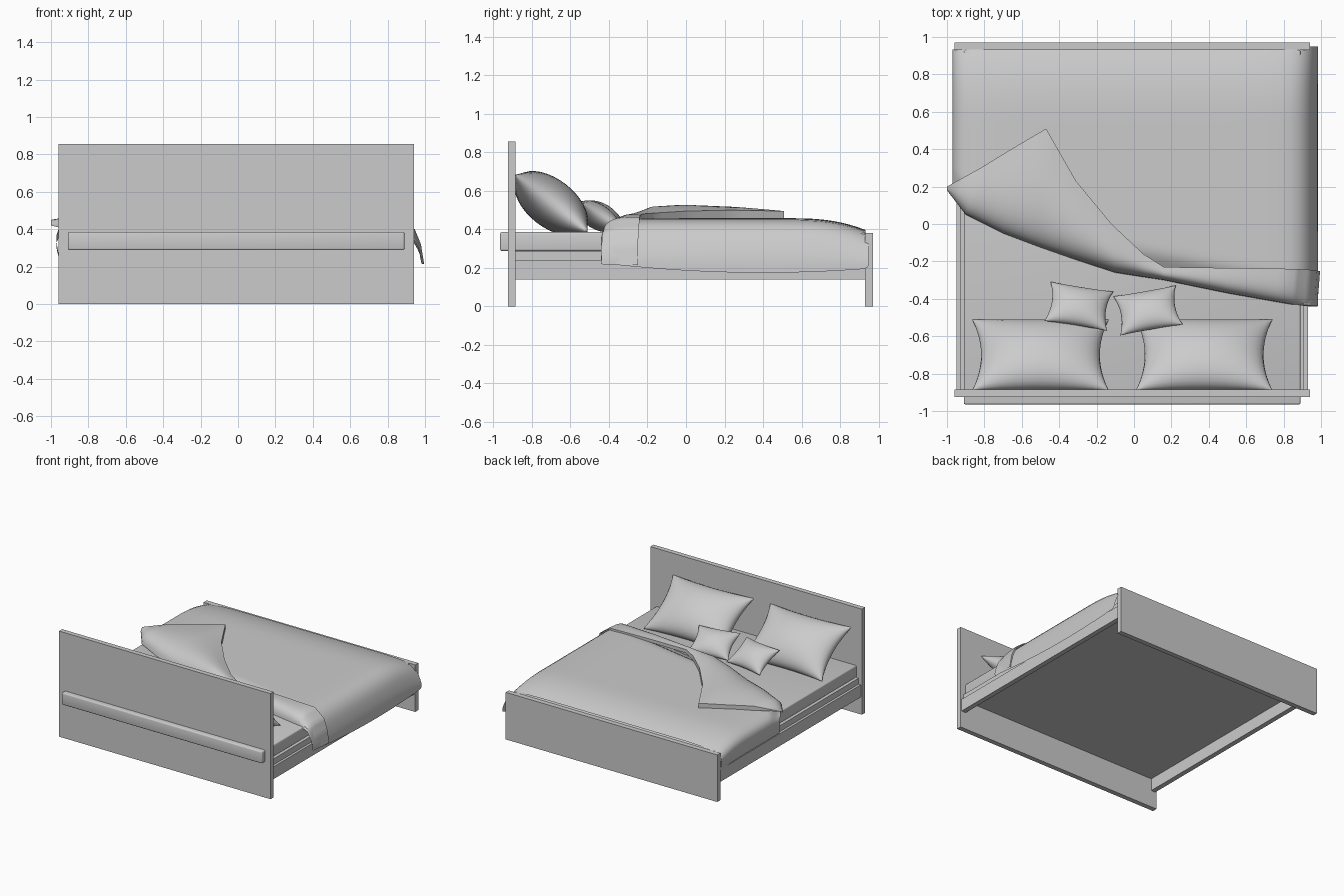
import bpy, bmesh, math
from mathutils import Vector

if "Cube" in bpy.data.objects:
    bpy.data.objects.remove(bpy.data.objects["Cube"])


def finish(name, bm, smooth=None):
    bmesh.ops.recalc_face_normals(bm, faces=bm.faces)
    me = bpy.data.meshes.new(name)
    bm.to_mesh(me)
    bm.free()
    ob = bpy.data.objects.new(name, me)
    bpy.context.collection.objects.link(ob)
    if smooth:
        bpy.context.view_layer.objects.active = ob
        ob.select_set(True)
        bpy.ops.object.shade_smooth_by_angle(angle=math.radians(smooth))
        ob.select_set(False)
    return ob


def box(name, x0, x1, y0, y1, z0, z1, bevel=0):
    bm = bmesh.new()
    bmesh.ops.create_cube(bm, size=1)
    for v in bm.verts:
        v.co = ((x0 + x1) / 2 + v.co.x * (x1 - x0),
                (y0 + y1) / 2 + v.co.y * (y1 - y0),
                (z0 + z1) / 2 + v.co.z * (z1 - z0))
    if bevel:
        bmesh.ops.bevel(bm, geom=bm.edges[:], offset=bevel, segments=3,
                        profile=0.5, affect='EDGES')
    return finish(name, bm, 35 if bevel else None)


def skin(bm, rows):
    """Quads over a list of equally long point rows."""
    vs = [[bm.verts.new(p) for p in r] for r in rows]
    for a, b in zip(vs, vs[1:]):
        for i in range(len(a) - 1):
            bm.faces.new((a[i], a[i + 1], b[i + 1], b[i]))


def table(pts, x):
    """Linear lookup in a short list of (x, value) points."""
    for (xa, a), (xb, b) in zip(pts, pts[1:]):
        if x <= xb:
            return a + (b - a) * max(0, (x - xa) / (xb - xa))
    return pts[-1][1]


def pillow(name, w, d, t, loc, tilt, turn, pinch):
    n = 18
    bm = bmesh.new()
    for side in (1, -1):
        rows = []
        for j in range(n + 1):
            v = -math.cos(math.pi * j / n)
            row = []
            for i in range(n + 1):
                u = -math.cos(math.pi * i / n)
                f = (1 - u * u) * (1 - v * v)
                row.append((w / 2 * u * (1 - pinch * (1 - v * v)),
                            d / 2 * v * (1 - pinch * .6 * (1 - u * u)),
                            side * t / 2 * f ** .5))
            rows.append(row)
        skin(bm, rows)
    bmesh.ops.remove_doubles(bm, verts=bm.verts, dist=1e-5)
    ob = finish(name, bm, 80)
    ob.location = loc
    ob.rotation_euler = (math.radians(tilt), 0, math.radians(turn))


# Frame
box("headboard", -.96, .94, -.925, -.885, 0, .857)
box("footboard", -.96, .94, .93, .97, 0, .382)
for side, x in (("left", -.95), ("right", .89)):
    box(side + "_side_rail", x, x + .04, -.885, .93, .14, .24)
box("bed_base", -.93, .91, -.885, .93, .24, .288)
box("mattress", -.91, .89, -.965, .93, .288, .386, .01)

# Duvet: cross-section swept from a slanted front edge to the footboard
section = [(-.955, .25), (-.975, .34), (-.968, .40), (-.92, .435), (-.8, .455),
           (-.6, .458), (-.4, .458), (-.2, .458), (0, .458), (.2, .458),
           (.4, .458), (.6, .458), (.8, .455), (.88, .44), (.935, .39),
           (.96, .33), (.985, .25), (.985, .175)]
front = [(-.975, .19), (-.9, .05), (-.7, -.05), (-.5, -.12), (-.1, -.255),
         (.16, -.295), (.5, -.365), (.85, -.425), (.98, -.44)]
rows = []
for k, (x, z) in enumerate(section):
    y0 = table(front, x)
    y1 = .95 if x > .9 else .932
    row = []
    for j in range(31):
        y = y0 + (y1 - y0) * j / 30
        zz, xx = z, x
        if z > .39:
            s = min(1, (y - y0) / .15)
            zz = .388 + (z - .388) * s * s * (3 - 2 * s)
        if y > .55:
            zz -= .065 * ((y - .55) / .39) ** 2.5 * max(0, (z - .2) / .26)
        if k == len(section) - 1:
            zz += .05 * ((y - .4) / .84) ** 2
        row.append((xx, y, zz))
    rows.append(row)
bm = bmesh.new()
skin(bm, rows)
duvet = finish("duvet", bm, 80)
duvet.modifiers.new("soften", 'SUBSURF').levels = 1
duvet.modifiers["soften"].render_levels = 1

# Turned-back flap: fold line, free edge and puffiness at each station
flap = [((-1.0, .18, .42), (-1.0, .20, .45), 0),
        ((-.9, .05, .395), (-.82, .30, .485), .04),
        ((-.7, -.05, .39), (-.64, .41, .49), .06),
        ((-.5, -.125, .388), (-.47, .51, .495), .07),
        ((-.3, -.195, .388), (-.31, .23, .50), .075),
        ((-.1, -.26, .388), (-.12, .0, .495), .07),
        ((.06, -.285, .388), (.05, -.16, .485), .05),
        ((.16, -.30, .388), (.16, -.23, .48), .04),
        ((.5, -.37, .388), (.5, -.235, .475), .035),
        ((.84, -.43, .385), (.86, -.24, .465), .025),
        ((.93, -.44, .36), (.945, -.245, .40), .01),
        ((.965, -.44, .30), (.978, -.25, .32), 0),
        ((.98, -.44, .22), (.995, -.25, .215), 0)]
rows = []
for (a0, b0, h0), (a1, b1, h1) in zip(flap, flap[1:]):
    for s in range(4 if a1 != flap[-1][0] else 5):
        a = Vector(a0).lerp(Vector(a1), s / 4)
        b = Vector(b0).lerp(Vector(b1), s / 4)
        h = h0 + (h1 - h0) * s / 4
        row = []
        for j in range(17):
            t = (j / 16) ** 1.5
            p = a.lerp(b, t)
            p.z = a.z + (b.z - a.z) * t ** .5 + h * math.sin(math.pi * t ** .5)
            row.append(p)
        if b.x < .9:
            row.append(Vector((b.x, b.y, min(b.z, .45))))
        else:
            row.append(b - Vector((.012, 0, 0)))
        rows.append(row)
bm = bmesh.new()
skin(bm, rows)
finish("duvet_flap", bm, 50)

# Pillows and small cushions
for side, x in (("left", -.5), ("right", .375)):
    pillow(side + "_pillow", .73, .48, .25, (x, -.70, .535), -38, 0, .13)
pillow("left_cushion", .34, .25, .13, (-.295, -.44, .468), -32, -9, .14)
pillow("right_cushion", .34, .25, .13, (.075, -.462, .468), -32, 10, .14)
